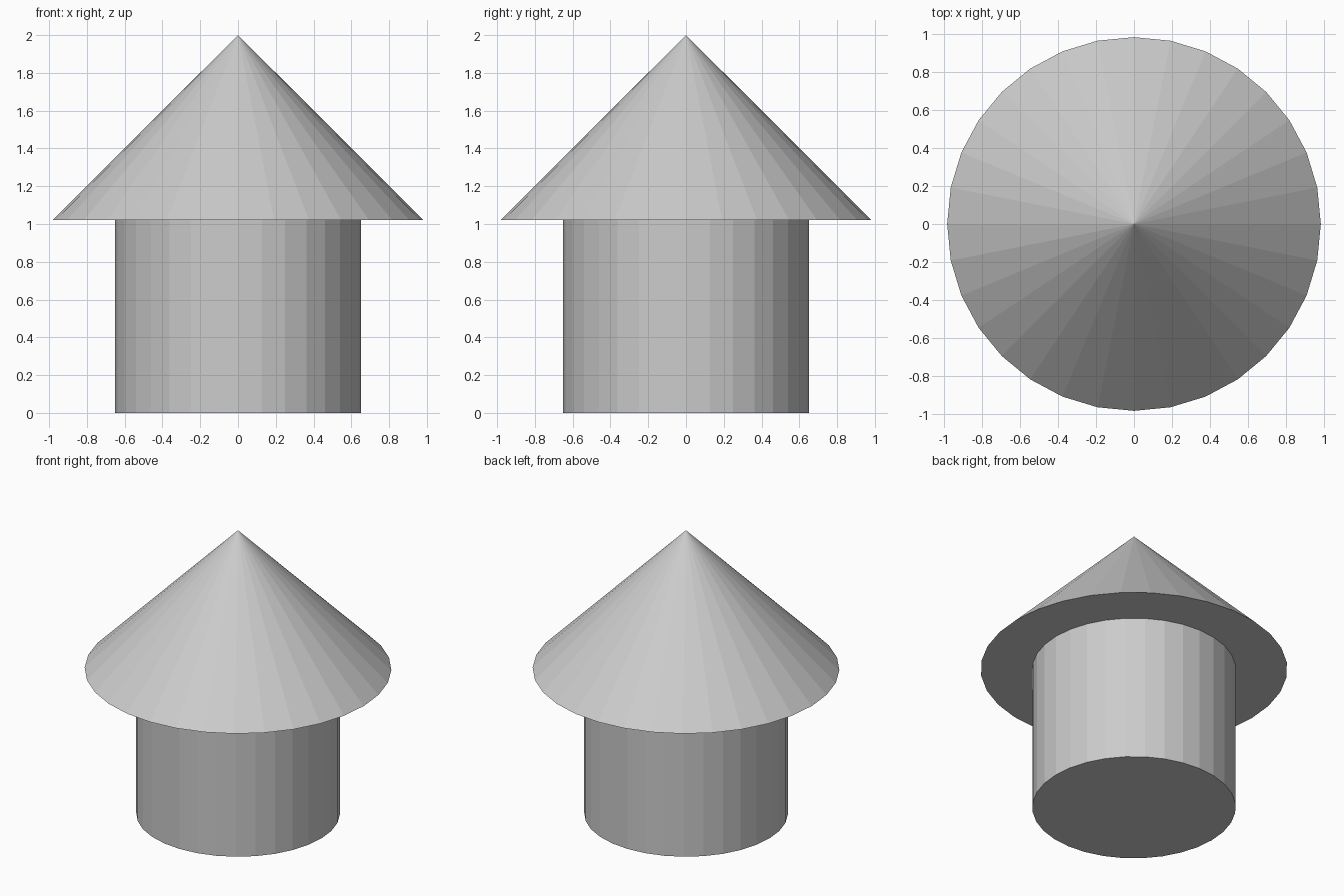
import bpy

if "Cube" in bpy.data.objects:
    bpy.data.objects.remove(bpy.data.objects["Cube"])

SIDES = 32
EAVE_Z = 1.022
ROOF_R = 0.981
WALL_R = 0.651

# Cylindrical body
bpy.ops.mesh.primitive_cylinder_add(vertices=SIDES, radius=WALL_R, depth=EAVE_Z,
                                    location=(0, 0, EAVE_Z / 2))
bpy.context.object.name = "round_wall"

# Overhanging conical roof with closed underside
roof_h = 2.0 - EAVE_Z
bpy.ops.mesh.primitive_cone_add(vertices=SIDES, radius1=ROOF_R, radius2=0, depth=roof_h,
                                location=(0, 0, EAVE_Z + roof_h / 2))
bpy.context.object.name = "cone_roof"
